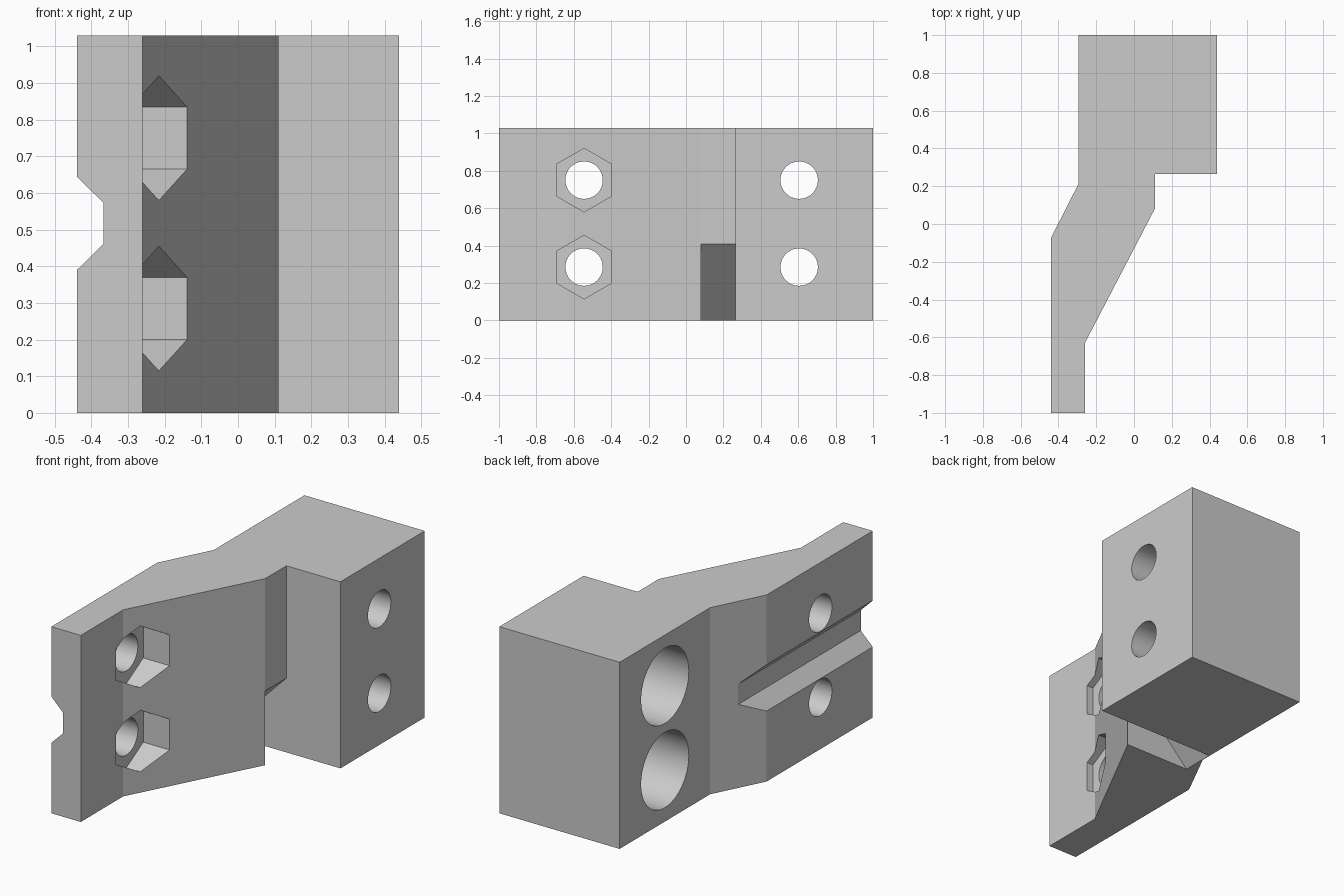
import bpy, bmesh, math
from mathutils import Matrix, Vector

if "Cube" in bpy.data.objects:
    bpy.data.objects.remove(bpy.data.objects["Cube"], do_unlink=True)

HEIGHT = 1.03
BOLT_HEIGHTS = (0.285, 0.75)
ARM_Y, BLOCK_Y = -0.545, 0.605

grey = bpy.data.materials.new("plain_grey")
grey.use_nodes = True
grey.diffuse_color = (0.6, 0.6, 0.6, 1)
grey.node_tree.nodes["Principled BSDF"].inputs["Base Color"].default_value = (0.6, 0.6, 0.6, 1)


def new_object(name, bm):
    bmesh.ops.recalc_face_normals(bm, faces=bm.faces)
    mesh = bpy.data.meshes.new(name)
    bm.to_mesh(mesh)
    bm.free()
    mesh.materials.append(grey)
    obj = bpy.data.objects.new(name, mesh)
    bpy.context.collection.objects.link(obj)
    return obj


def prism(name, points, direction):
    """Extrude a flat closed outline along a direction."""
    bm = bmesh.new()
    face = bm.faces.new([bm.verts.new(p) for p in points])
    moved = bmesh.ops.extrude_face_region(bm, geom=[face])["geom"]
    verts = [v for v in moved if isinstance(v, bmesh.types.BMVert)]
    bmesh.ops.translate(bm, verts=verts, vec=Vector(direction))
    return new_object(name, bm)


def rod(name, radius, sides, x0, x1, y, z):
    """Cylinder or hexagon lying along x, with a corner pointing up."""
    bm = bmesh.new()
    place = Matrix.Translation(((x0 + x1) / 2, y, z)) @ Matrix.Rotation(math.pi / 2, 4, 'Y')
    spin = Matrix.Rotation(math.pi / 2, 4, 'Z')
    # Hexagon corners must lie on the vertical axis
    bmesh.ops.create_cone(bm, cap_ends=True, segments=sides, radius1=radius,
                          radius2=radius, depth=x1 - x0, matrix=place @ spin)
    if max(v.co.z for v in bm.verts) < z + radius * 0.99:
        turn = Matrix.Rotation(math.pi / sides, 4, 'X')
        bmesh.ops.rotate(bm, verts=bm.verts, cent=(0, y, z), matrix=turn)
    return new_object(name, bm)


# Cranked arm and clamp block, one upright extrusion
outline = [(-0.295, 1), (0.44, 1), (0.44, 0.265), (0.11, 0.265), (0.11, 0.08),
           (-0.26, -0.63), (-0.26, -1), (-0.44, -1), (-0.44, -0.075), (-0.295, 0.21)]
bracket = prism("offset_bracket", [(x, y, 0) for x, y in outline], (0, 0, HEIGHT))

cutters = []

# Locating groove along the outer face of the arm
groove = [(-0.467, 0.363), (-0.367, 0.461), (-0.367, 0.573), (-0.467, 0.672)]
cutters.append(prism("groove_cutter", [(x, -1.1, z) for x, z in groove], (0, 1.5, 0)))

# Sloping relief beneath the corner between arm and block
relief = [(-0.312, -0.02), (0.13, 0.43), (0.13, -0.02)]
cutters.append(prism("relief_cutter", [(x, 0.08, z) for x, z in relief], (0, 0.185, 0)))

# Bolt holes with hexagonal pockets in the arm and round counterbores in the block
for z in BOLT_HEIGHTS:
    cutters += [
        rod("arm_hole_cutter", 0.1, 48, -0.6, 0.2, ARM_Y, z),
        rod("nut_pocket_cutter", 0.17, 6, -0.3, 0.1, ARM_Y, z),
        rod("block_hole_cutter", 0.1, 48, -0.5, 0.6, BLOCK_Y, z),
        rod("counterbore_cutter", 0.208, 64, -0.5, 0.25, BLOCK_Y, z),
    ]

bpy.ops.object.select_all(action='DESELECT')
bracket.select_set(True)
bpy.context.view_layer.objects.active = bracket
for cutter in cutters:
    cutter.hide_render = True
    cut = bracket.modifiers.new(cutter.name, 'BOOLEAN')
    cut.operation = 'DIFFERENCE'
    cut.solver = 'EXACT'
    cut.object = cutter
    bpy.ops.object.modifier_apply(modifier=cut.name)
for cutter in cutters:
    bpy.data.objects.remove(cutter, do_unlink=True)

bpy.ops.object.shade_smooth_by_angle(angle=math.radians(20))
